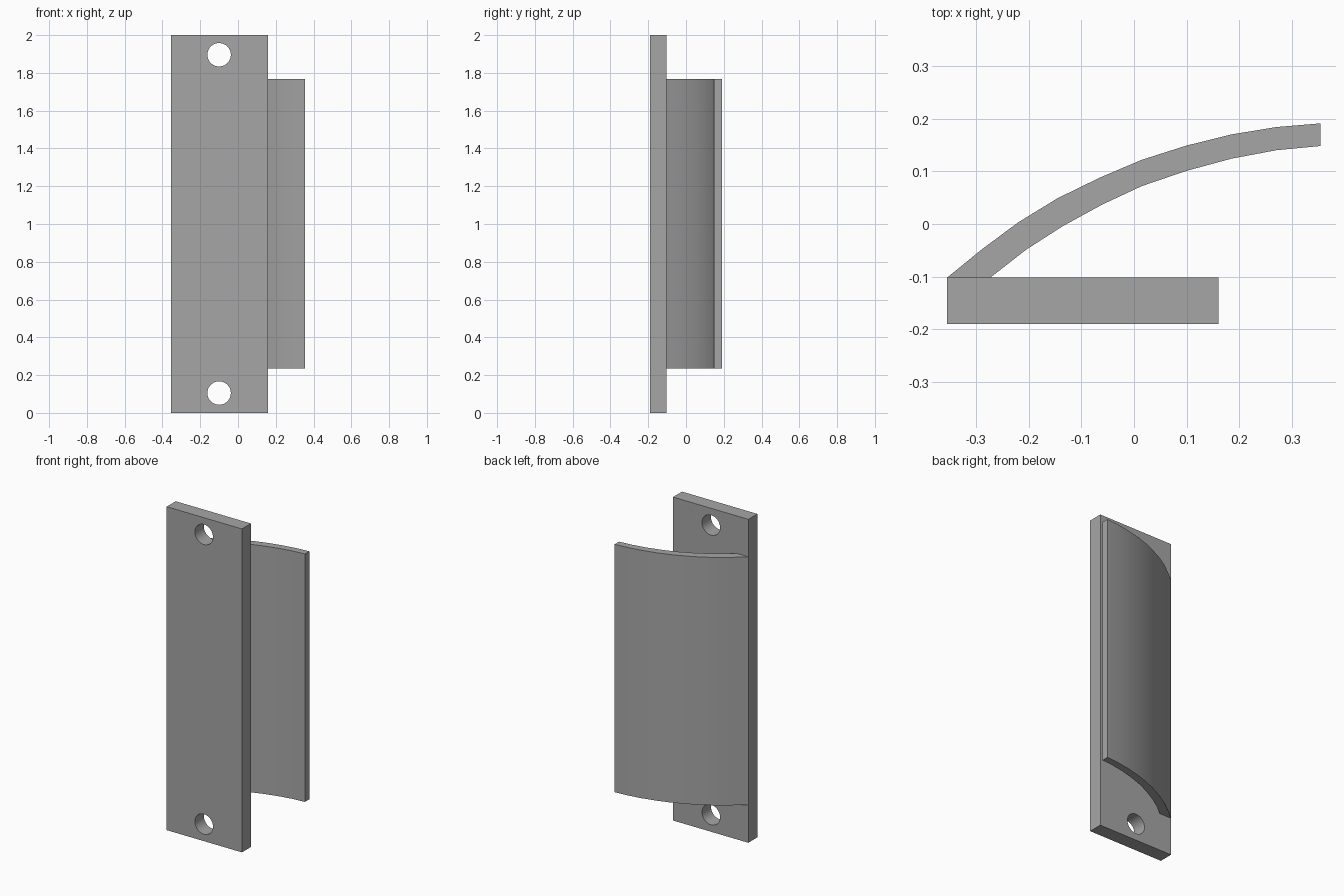
import bpy, bmesh, math
from mathutils import Matrix

default_cube = bpy.data.objects.get("Cube")
if default_cube:
    bpy.data.objects.remove(default_cube, do_unlink=True)

GREY = (0.38, 0.38, 0.38, 1)
grey = bpy.data.materials.new("plain grey")
grey.use_nodes = True
grey.diffuse_color = GREY
grey.node_tree.nodes["Principled BSDF"].inputs["Base Color"].default_value = GREY


def add_prism(name, outline, bottom, top):
    """Extrude a plan outline upwards between two heights."""
    mesh = bpy.data.meshes.new(name)
    bm = bmesh.new()
    base = bm.faces.new([bm.verts.new((x, y, bottom)) for x, y in outline])
    cap = bmesh.ops.extrude_face_region(bm, geom=[base])["geom"]
    moved = [v for v in cap if isinstance(v, bmesh.types.BMVert)]
    bmesh.ops.translate(bm, verts=moved, vec=(0, 0, top - bottom))
    bmesh.ops.recalc_face_normals(bm, faces=bm.faces)
    bm.to_mesh(mesh)
    bm.free()
    mesh.materials.append(grey)
    obj = bpy.data.objects.new(name, mesh)
    bpy.context.collection.objects.link(obj)
    return obj


def smooth(obj):
    bpy.ops.object.select_all(action='DESELECT')
    obj.select_set(True)
    bpy.context.view_layer.objects.active = obj
    bpy.ops.object.shade_smooth_by_angle(angle=math.radians(30))


LEFT, RIGHT, FRONT, BACK = -0.355, 0.16, -0.19, -0.102

# Flat mounting plate
plate = add_prism("mounting_plate",
                  [(LEFT, FRONT), (RIGHT, FRONT), (RIGHT, BACK), (LEFT, BACK)], 0, 2)

# Screw holes through the plate
for z in (0.105, 1.896):
    bpy.ops.mesh.primitive_cylinder_add(vertices=48, radius=0.062, depth=0.4,
                                        location=(-0.1, -0.15, z),
                                        rotation=(math.pi / 2, 0, 0))
    cutter = bpy.context.object
    cutter.name = "hole_cutter"
    cutter.hide_render = True
    cutter.data.materials.append(grey)
    bpy.context.view_layer.objects.active = plate
    cut = plate.modifiers.new("screw_hole", 'BOOLEAN')
    cut.operation = 'DIFFERENCE'
    cut.solver = 'EXACT'
    cut.object = cutter
    bpy.ops.object.modifier_apply(modifier=cut.name)
    bpy.data.objects.remove(cutter, do_unlink=True)
smooth(plate)

# Curved lip sweeping back and out past the plate
outer = [(LEFT, BACK), (-0.29, -0.049), (-0.22, 0.003), (-0.145, 0.049), (-0.065, 0.088),
         (0.015, 0.122), (0.1, 0.149), (0.185, 0.17), (0.27, 0.184), (0.354, 0.191)]
inner = [(-0.273, BACK), (-0.205, -0.049), (-0.135, -0.004), (-0.06, 0.037),
         (0.015, 0.072), (0.1, 0.101), (0.185, 0.124), (0.27, 0.14), (0.354, 0.148)]
lip = add_prism("curved_lip", outer + inner[::-1], 0.235, 1.768)
smooth(lip)
